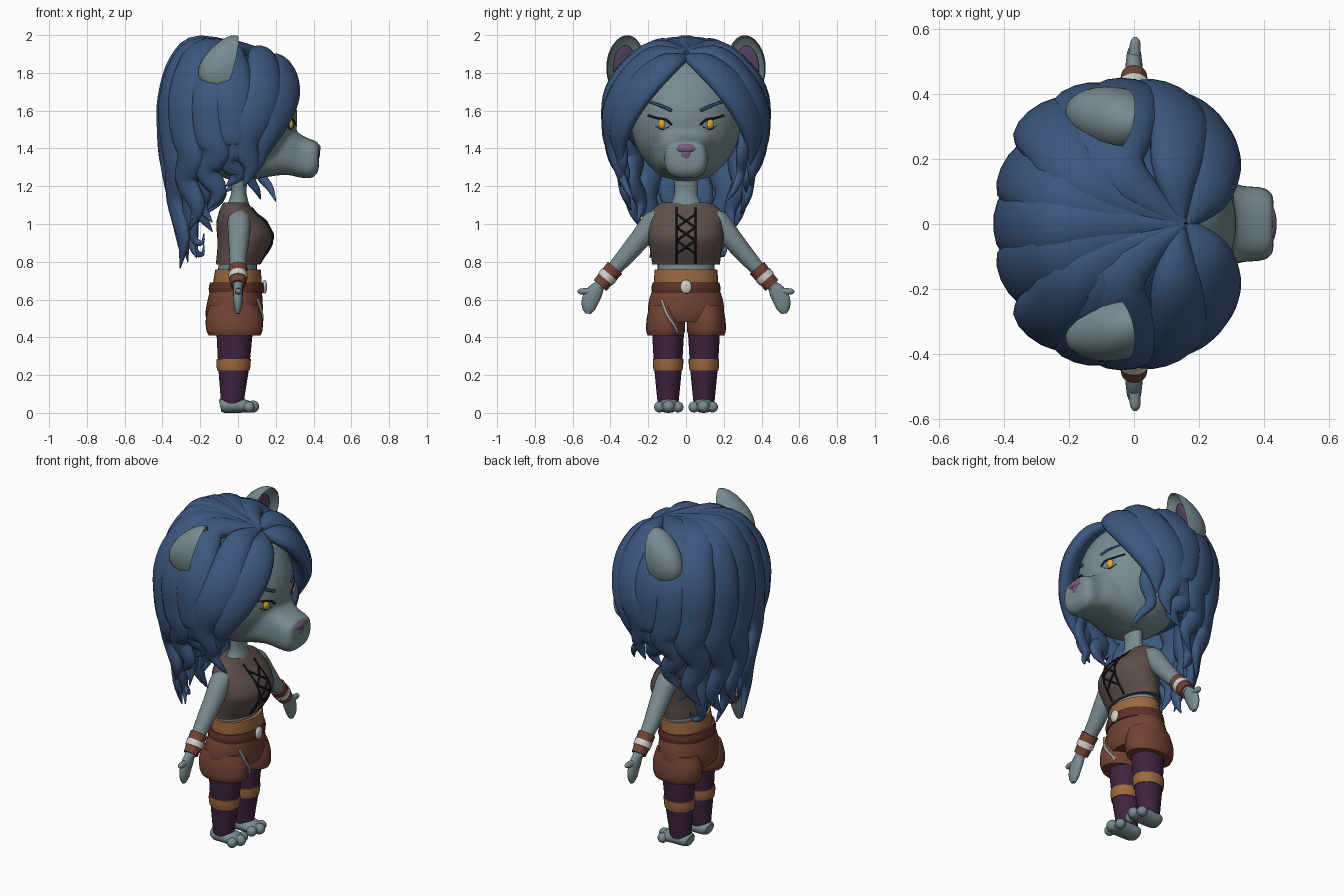
import bpy, bmesh
from math import sin, cos, pi, sqrt, radians
from mathutils import Vector, Matrix

if "Cube" in bpy.data.objects:
    bpy.data.objects.remove(bpy.data.objects["Cube"])

COL = dict(skin=(.19, .26, .28), hair=(.045, .095, .21), vest=(.11, .078, .07), shorts=(.17, .055, .035),
           sash=(.33, .14, .05), belt=(.11, .032, .022), purple=(.05, .017, .05), cream=(.65, .62, .58),
           dark=(.012, .01, .02), gold=(.75, .4, .03), nose=(.2, .11, .22), inner=(.1, .06, .14))
MATS = {}
for k, c in COL.items():
    MATS[k] = bpy.data.materials.new(k)
    MATS[k].diffuse_color = (*c, 1)


def finish(name, bm, mat, mirror=False):
    bmesh.ops.recalc_face_normals(bm, faces=bm.faces)
    for f in bm.faces:
        f.smooth = True
    me = bpy.data.meshes.new(name)
    bm.to_mesh(me)
    bm.free()
    me.set_sharp_from_angle(angle=radians(50))
    me.materials.append(MATS[mat])
    ob = bpy.data.objects.new(name, me)
    bpy.context.collection.objects.link(ob)
    if mirror:
        m = ob.modifiers.new("mirror", 'MIRROR')
        m.use_axis = (False, True, False)
        m.use_mirror_merge = False
    return ob


def smooth_path(pts, n):
    out = []
    for i in range(len(pts) - 1):
        a, b, c, d = pts[max(i - 1, 0)], pts[i], pts[i + 1], pts[min(i + 2, len(pts) - 1)]
        for k in range(n):
            t = k / n
            out.append([.5 * (2 * q + (r - p) * t + (2 * p - 5 * q + 4 * r - s) * t * t
                              + (3 * q - p - 3 * r + s) * t ** 3) for p, q, r, s in zip(a, b, c, d)])
    return out + [list(pts[-1])]


def add_sweep(bm, pts, ref, n=5, sides=16, square=1, axis=None):
    """pts: (x, y, z, half width, half thickness along ref); square < 1 is boxier; axis fixes the ring planes"""
    def rnd(v):
        return abs(v) ** square * (1 if v > 0 else -1)
    P = smooth_path(pts, n)
    rings = []
    for i, p in enumerate(P):
        c = Vector(p[:3])
        T = Vector(axis) if axis else \
            (Vector(P[min(i + 1, len(P) - 1)][:3]) - Vector(P[max(i - 1, 0)][:3])).normalized()
        r = ref(c) if callable(ref) else Vector(ref)
        N = (r - T * r.dot(T)).normalized()
        B = T.cross(N)
        w, t = max(p[3], .002), max(p[4], .002)
        rings.append([bm.verts.new(c + B * w * rnd(cos(2 * pi * k / sides)) + N * t * rnd(sin(2 * pi * k / sides)))
                      for k in range(sides)])
    for r0, r1 in zip(rings, rings[1:]):
        for k in range(sides):
            j = (k + 1) % sides
            bm.faces.new((r0[k], r0[j], r1[j], r1[k]))
    bm.faces.new(rings[0])
    bm.faces.new(rings[-1])


def sweep(name, pts, mat, ref=(1, 0, 0), mirror=False, n=5, sides=16, axis=None):
    bm = bmesh.new()
    add_sweep(bm, pts, ref, n, sides, 1, axis)
    return finish(name, bm, mat, mirror)


def stack(name, rows, mat, mirror=False, y=0, n=5):
    """vertical loft, rows: (z, x min, x max, half width in y)"""
    return sweep(name, [(((a + b) / 2), y, z, w, (b - a) / 2) for z, a, b, w in rows], mat,
                 mirror=mirror, n=n, sides=32, axis=(0, 0, 1))


def ball(name, loc, s, mat, mirror=False, rot=Matrix()):
    bm = bmesh.new()
    bmesh.ops.create_uvsphere(bm, u_segments=24, v_segments=14, radius=1,
                              matrix=Matrix.Translation(loc) @ rot @ Matrix.Diagonal((*s, 1)))
    return finish(name, bm, mat, mirror)


def line(name, pts, r, mat, mirror=False):
    return sweep(name, [(*p, r, r) for p in pts], mat, (1, .1, .05), mirror, 4, 6)


def face(y, z):
    return .02 + .29 * sqrt(1 - (y / .29) ** 2 - ((z - 1.56) / .33) ** 2)


# Head with muzzle, blended
bm = bmesh.new()
bmesh.ops.create_uvsphere(bm, u_segments=32, v_segments=20, radius=1,
                          matrix=Matrix.Translation((.02, 0, 1.56)) @ Matrix.Diagonal((.295, .295, .335, 1)))
add_sweep(bm, [(.05, 0, 1.4, .2, .17), (.24, 0, 1.40, .15, .14), (.33, 0, 1.36, .118, .115),
               (.395, 0, 1.345, .113, .1), (.428, 0, 1.36, .092, .075)], (0, 0, 1), sides=32, square=.7, axis=(1, 0, 0))
head = finish("head", bm, "skin")
m = head.modifiers.new("blend", 'REMESH')
m.mode, m.voxel_size, m.use_smooth_shade = 'VOXEL', .013, True
m = head.modifiers.new("soften", 'SMOOTH')
m.factor, m.iterations = .5, 6

# Face details
ball("nose", (.418, 0, 1.4), (.02, .058, .025), "nose")
ball("nose_lower", (.42, 0, 1.375), (.014, .026, .036), "nose")
line("mouth", [(.423, 0, 1.335), (.423, .03, 1.322), (.415, .07, 1.305), (.395, .1, 1.3)], .004, "dark", True)
ball("eye", (face(.125, 1.53) - .005, .125, 1.53), (.018, .022, .028), "gold", True)
for nm, ps, r, mt in (("eyeliner", ((.075, 1.525), (.105, 1.552), (.15, 1.56), (.2, 1.575)), .007, "dark"),
                      ("lower_lid", ((.09, 1.515), (.125, 1.5), (.16, 1.52)), .004, "dark"),
                      ("eyebrow", ((.075, 1.6), (.13, 1.625), (.2, 1.65)), .01, "hair")):
    line(nm, [(face(y, z) + .001, y, z) for y, z in ps], r, mt, True)

# Cupped ears
M = Matrix.Translation((-.045, .318, 1.835)) @ Matrix.Rotation(radians(-14), 4, 'Z') @ Matrix.Rotation(radians(15), 4, 'Y')
bm = bmesh.new()
bmesh.ops.create_uvsphere(bm, u_segments=32, v_segments=20, radius=1)
for v in bm.verts:
    back = .15 * (1 - .35 * v.co.z)
    v.co = Vector((v.co.x * (back if v.co.x < 0 else -.06), v.co.y * .1, v.co.z * .168))
bm.transform(M)
finish("ear", bm, "skin", True)
ball("ear_inner", M @ Vector((-.034, 0, -.01)), (.012, .062, .115), "inner", True, M.to_3x3().to_4x4())
ball("ear_tuft", M @ Vector((-.02, -.01, -.03)), (.012, .026, .075), "cream", True, M.to_3x3().to_4x4())

# Neck, torso and clothes
stack("neck", [(1.06, -.08, .07, .13), (1.12, -.05, .055, .075), (1.18, -.035, .045, .06), (1.3, -.04, .06, .07)], "skin")
stack("waist", [(.68, -.11, .1, .15), (.84, -.1, .1, .15)], "skin")
VEST = [(.785, -.115, .115, .18), (.81, -.115, .13, .182), (.86, -.11, .16, .19), (.93, -.11, .185, .2),
        (1.0, -.115, .155, .2), (1.05, -.105, .105, .195), (1.09, -.09, .07, .165), (1.115, -.075, .05, .12)]
stack("vest", VEST, "vest")
stack("sash", [(.63, -.14, .125, .168), (.70, -.13, .125, .17), (.76, -.12, .12, .165)], "sash")
stack("belt", [(.635, -.152, .135, .18), (.66, -.155, .14, .183), (.69, -.148, .135, .177)], "belt")
ball("buckle", (.14, 0, .668), (.014, .03, .037), "cream")
stack("shorts_top", [(.48, -.165, .115, .17), (.53, -.172, .13, .2), (.6, -.16, .13, .195), (.655, -.145, .125, .175)], "shorts")
stack("shorts_leg", [(.41, -.155, .12, .095), (.44, -.168, .13, .103), (.5, -.17, .13, .1), (.57, -.15, .11, .085)],
      "shorts", True, .108)
line("shorts_trim", [(.104, -.13, .6), (.127, -.1, .52), (.12, -.06, .46), (.098, -.045, .425)], .008, "cream")


# Vest lacing
VP = smooth_path(VEST, 8)


def on_vest(y, z):
    _, a, b, w = min(VP, key=lambda r: abs(r[0] - z))
    return ((a + b) / 2 + (b - a) / 2 * sqrt(1 - (y / w) ** 2) + .002, y, z)


for s in (-1, 1):
    line("lace_edge", [on_vest(s * .05, .79 + .037 * i) for i in range(9)], .006, "dark")
    for z in (.845, .915, .985):
        line("lace", [on_vest(s * (.045 - .0225 * i), z + .016 * i) for i in range(5)], .006, "dark")

# Legs and feet
stack("leg", [(.05, -.09, .03, .055), (.12, -.095, .04, .062), (.25, -.105, .06, .074), (.45, -.115, .08, .086)],
      "purple", True, .095)
stack("leg_band", [(.225, -.11, .062, .076), (.25, -.114, .066, .08), (.285, -.114, .068, .081)], "sash", True, .095)
sweep("foot", [(-.095, .092, .036, .04, .032), (-.07, .092, .04, .055, .04), (.0, .092, .04, .058, .04),
               (.06, .092, .032, .06, .03), (.085, .092, .03, .045, .022)], "skin", (0, 0, 1), True)
for x, y, r in ((.062, .042, .029), (.08, .092, .032), (.058, .14, .029)):
    ball("toe", (x, y, r + .002), (r, r, r), "skin", True)

# Arms and hands
sweep("arm", [(.0, .13, 1.05, .03, .04), (.005, .17, 1.015, .058, .06), (.005, .24, .925, .055, .055),
              (0, .32, .83, .047, .047), (0, .40, .74, .037, .038), (0, .465, .665, .03, .028)], "skin", mirror=True)
sweep("bracer", [(0, .375, .768, .05, .05), (0, .41, .727, .047, .047), (0, .455, .675, .044, .04)], "shorts", mirror=True)
sweep("wrap", [(0, .405, .734, .051, .051), (0, .427, .708, .05, .049)], "cream", mirror=True)
sweep("hand", [(0, .455, .68, .026, .024), (0, .48, .645, .042, .026), (0, .505, .60, .046, .024),
               (0, .515, .555, .036, .02), (0, .518, .525, .015, .01)], "skin", mirror=True)
sweep("thumb", [(.0, .48, .645, .02, .02), (.002, .525, .643, .018, .018), (.004, .56, .643, .015, .015),
                (.004, .574, .643, .005, .005)], "skin", mirror=True)


# Hair: inner caps, then locks fanning from the parting
ball("hair_cap", (-.1, 0, 1.62), (.27, .36, .315), "hair")
ball("hair_crown", (-.03, 0, 1.72), (.235, .27, .215), "hair")


def outward(p):
    return p - Vector((-.06, 0, min(1.5, p.z)))


def lock(name, a, zt, scale=1, wid=1, wave=.025):
    a = radians(a)
    k = scale / (abs(cos(a)) ** 2.3 + abs(sin(a)) ** 2.3) ** (1 / 2.3)
    ex, ey = .318 * cos(a) * k, .395 * sin(a) * k
    tx, ty = -sin(a), cos(a)
    drop = .055 * abs(sin(a)) ** 2
    zs = [1.5 + (zt - 1.5) * f for f in (.25, .5, .77, 1)]
    rows = [(0, 1.9, .02, .02, 0), (.42, 1.95 - drop / 2, .085, .05, 0), (.8, 1.855 - drop, .105, .055, 0),
            (.98, 1.67, .11, .055, 0), (1, 1.5, .102, .052, .3), (.97, zs[0], .085, .048, 1), (.9, zs[1], .066, .04, -.7),
            (.83, zs[2], .045, .028, 1), (.8, zs[3], .003, .003, -.9)]
    pts = []
    for f, z, w, t, o in rows:
        cx = -.06 + (.21 if f == 0 else 0)
        pts.append((cx + ex * f + tx * o * wave, ey * f + ty * o * wave, z - (1 - scale) * .25, w * wid, t))
    sweep(name, pts, "hair", outward, n=4, sides=14)


for i, (a, zt) in enumerate(((84, 1.17), (-84, 1.2), (107, 1.06), (-107, 1.08), (131, .95), (-131, .97),
                             (156, .88), (-156, .77), (180, .88))):
    lock("hair_lock", a, zt, 1 if i % 4 < 2 else .98, 1, .035 if i % 2 else -.035)
for i, (a, zt) in enumerate(((118, 1.0), (-118, 1.05), (143, .9), (-143, .86), (168, .84), (-168, .92))):
    lock("hair_under_lock", a, zt, .84, .95, -.035 if i % 2 else .035)

# Bangs and face-framing strands
sweep("bang_front", [(.16, .0, 1.88, .02, .02), (.225, .1, 1.845, .08, .045), (.245, .225, 1.735, .105, .052),
                     (.205, .32, 1.59, .098, .05), (.15, .355, 1.45, .065, .04), (.12, .34, 1.31, .003, .003)],
      "hair", outward, True)
sweep("bang_side", [(.14, .01, 1.9, .02, .02), (.13, .17, 1.885, .08, .05), (.14, .31, 1.74, .105, .055),
                    (.09, .385, 1.58, .105, .052), (.04, .38, 1.43, .08, .045), (.07, .355, 1.3, .045, .03),
                    (.03, .345, 1.2, .003, .003)], "hair", outward, True)
sweep("strand_right", [(.13, .33, 1.52, .05, .035), (.16, .30, 1.38, .042, .03), (.12, .29, 1.27, .03, .022),
                       (.17, .26, 1.19, .02, .016), (.2, .21, 1.12, .003, .003)], "hair", outward)
sweep("strand_left", [(.08, -.36, 1.48, .06, .035), (.11, -.34, 1.36, .045, .03), (.06, -.34, 1.26, .032, .022),
                      (.1, -.31, 1.18, .018, .014), (.12, -.28, 1.13, .003, .003)], "hair", outward)
# Curled tips at the back
for s, z in ((1, .84), (-1, .9)):
    sweep("hair_curl", [(-.25, s * .2, z + .3, .05, .03), (-.24, s * .2, z + .12, .035, .025),
                        (-.23, s * .18, z + .02, .022, .018), (-.19, s * .2, z, .012, .01),
                        (-.18, s * .22, z + .05, .003, .003)], "hair", outward)

for m in bpy.data.materials:
    if m.users and not m.is_grease_pencil:
        m.use_nodes = True
        m.node_tree.nodes["Principled BSDF"].inputs["Base Color"].default_value = m.diffuse_color
